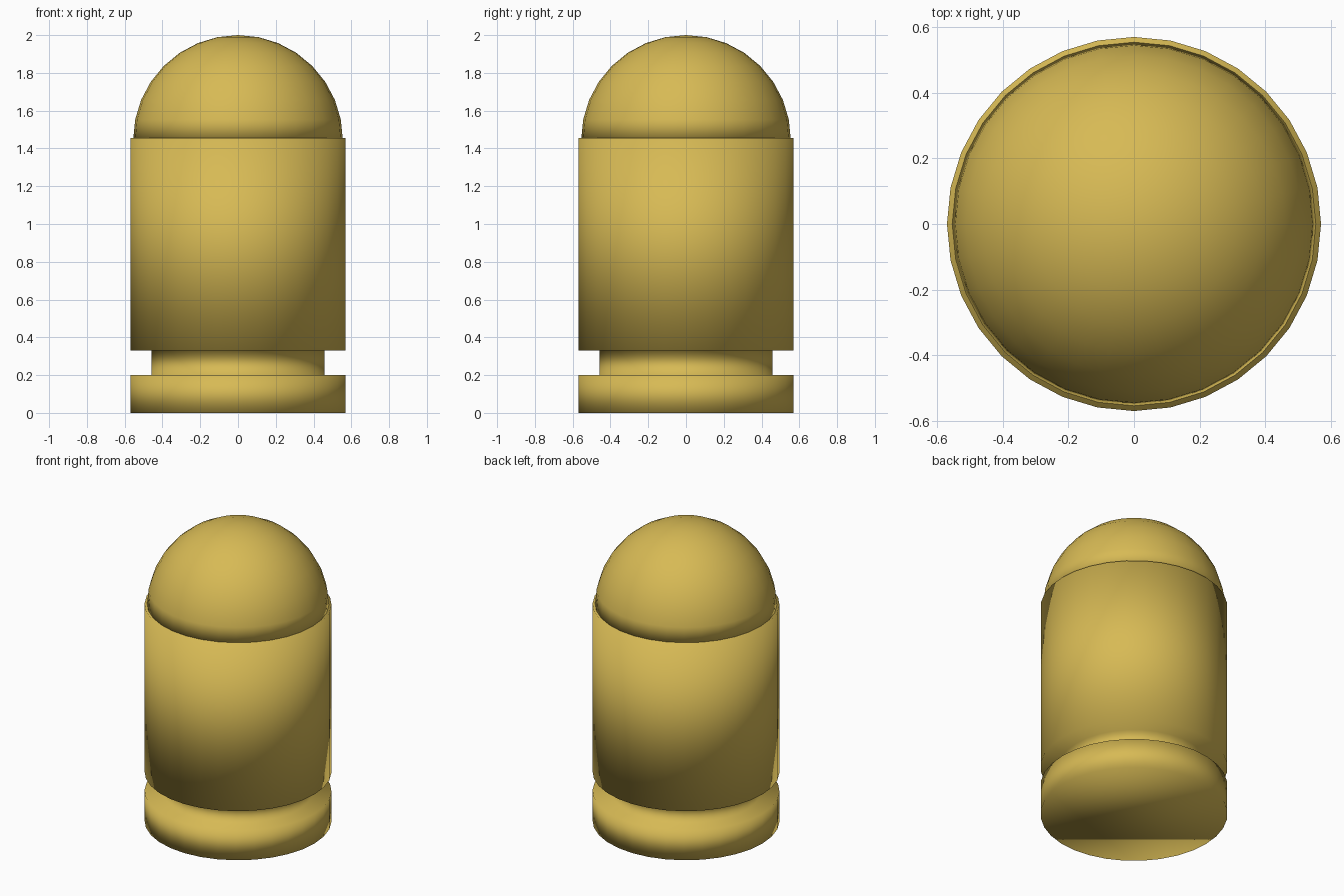
import bpy, math

if "Cube" in bpy.data.objects:
    bpy.data.objects.remove(bpy.data.objects["Cube"])

N = 32
brass = bpy.data.materials.new("brass")
brass.diffuse_color = (0.68, 0.49, 0.09, 1)
brass.use_nodes = True
brass.node_tree.nodes["Principled BSDF"].inputs["Base Color"].default_value = brass.diffuse_color


def lathe(name, profile):
    """Revolve (radius, z) points from bottom to top; radius 0 makes a pole, open ends get a cap."""
    verts, faces, rings = [], [], []
    for r, z in profile:
        start = len(verts)
        if r == 0:
            verts.append((0, 0, z))
            rings.append([start] * N)
        else:
            for i in range(N):
                a = 2 * math.pi * i / N
                verts.append((r * math.cos(a), r * math.sin(a), z))
            rings.append(list(range(start, start + N)))
    for lo, hi in zip(rings, rings[1:]):
        for i in range(N):
            j = (i + 1) % N
            quad = [lo[i], lo[j], hi[j], hi[i]]
            faces.append(list(dict.fromkeys(quad)))
    if profile[0][0]:
        faces.append(rings[0][::-1])
    if profile[-1][0]:
        faces.append(rings[-1])
    mesh = bpy.data.meshes.new(name)
    mesh.from_pydata(verts, [], faces)
    mesh.materials.append(brass)
    mesh.polygons.foreach_set("use_smooth", [True] * len(mesh.polygons))
    mesh.update()
    obj = bpy.data.objects.new(name, mesh)
    bpy.context.collection.objects.link(obj)
    return obj


# Casing: base rim, extractor groove and straight body
lathe("casing", [(0.57, 0), (0.57, 0.2), (0.457, 0.2), (0.457, 0.33),
                 (0.57, 0.33), (0.57, 1.455)])

# Rounded tip seated in the casing
R, ZC = 0.555, 1.445
tip = [(R * math.cos(math.pi / 2 * k / 8), ZC + R * math.sin(math.pi / 2 * k / 8))
       for k in range(8)]
lathe("rounded_tip", tip + [(0, ZC + R)])
